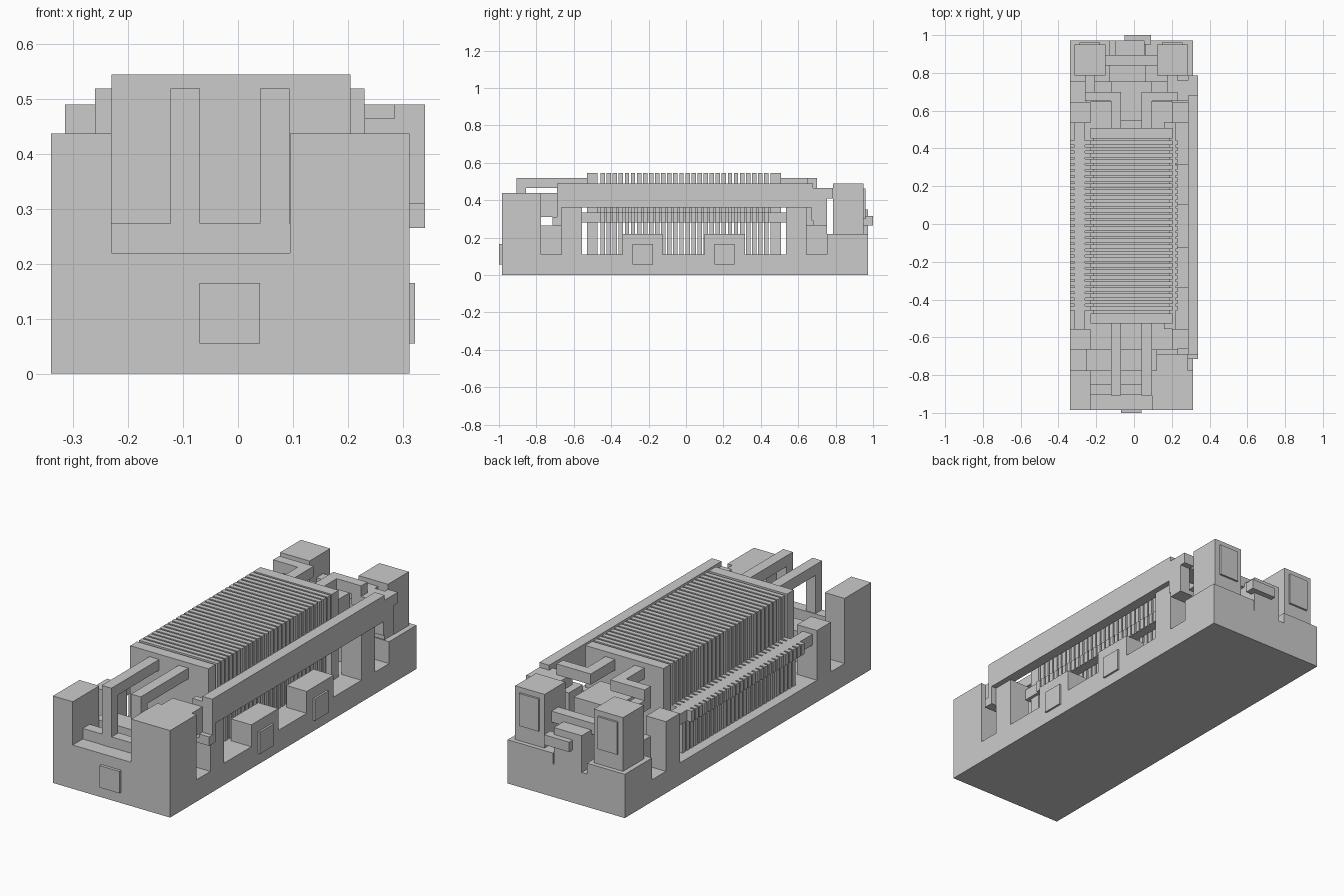
import bpy, bmesh


def blocks(name, boxes):
    """One object made of axis-aligned boxes (x0, x1, y0, y1, z0, z1)."""
    bm = bmesh.new()
    for x0, x1, y0, y1, z0, z1 in boxes:
        for v in bmesh.ops.create_cube(bm, size=1)["verts"]:
            v.co = ((x0 + x1) / 2 + v.co.x * (x1 - x0),
                    (y0 + y1) / 2 + v.co.y * (y1 - y0),
                    (z0 + z1) / 2 + v.co.z * (z1 - z0))
    return finish(name, bm)


def extrude(name, profile, axis, a, b):
    """Profile swept along x or y between a and b."""
    bm = bmesh.new()
    pts = [(a, u, v) if axis == "x" else (u, a, v) for u, v in profile]
    face = bm.faces.new([bm.verts.new(p) for p in pts])
    ext = bmesh.ops.extrude_face_region(bm, geom=[face])["geom"]
    d = (b - a, 0, 0) if axis == "x" else (0, b - a, 0)
    bmesh.ops.translate(bm, vec=d, verts=[g for g in ext if isinstance(g, bmesh.types.BMVert)])
    return finish(name, bm)


def finish(name, bm):
    bmesh.ops.recalc_face_normals(bm, faces=bm.faces)
    me = bpy.data.meshes.new(name)
    bm.to_mesh(me)
    bm.free()
    ob = bpy.data.objects.new(name, me)
    bpy.context.collection.objects.link(ob)
    return ob


L, R = -0.34, 0.312

# Side walls of the base, with notches and the two humps on the right
left_wall = [(-.985, 0), (.972, 0), (.972, .22), (.755, .22), (.755, .11), (.645, .11), (.645, .36),
             (.535, .36), (.535, .11), (-.555, .11), (-.555, .36), (-.665, .36), (-.665, .11),
             (-.775, .11), (-.775, .4375), (-.985, .4375)]
right_wall = left_wall[:9] + [(.315, .11), (.315, .22), (.1, .22), (.1, .11), (-.125, .11),
                              (-.125, .22), (-.34, .22), (-.34, .11)] + left_wall[9:]
extrude("base_left_wall", left_wall, "x", L, -.23)
extrude("base_right_wall", right_wall, "x", .2, R)

# Floor, front corner post and raised decks between the walls
blocks("base_floor", [(-.23, .2, -.985, .972, 0, .11)])
blocks("front_deck", [(-.23, .095, -.985, -.775, .11, .22), (.095, .2, -.985, -.775, .11, .4375)])
blocks("inner_decks", [(-.255, .2, -.775, -.665, .11, .265), (-.255, .2, .645, .755, .11, .265)])
blocks("rear_deck", [(-.23, -.13, .755, .972, .11, .22), (.06, .2, .755, .972, .11, .22),
                     (-.13, .06, .755, .972, .11, .165)])

# Thin panels on the base
blocks("base_panels", [(-.07, .04, -1, -.985, .055, .165)] +
       [(R, .322, y, y + .108, .055, .165) for y in (-.285, .152)])

# Stack of cooling fins: narrow top, wide flange, inset foot
for i in range(28):
    y = -.457 + i * .0324
    extrude("fin", [(-.29, .11), (.18, .11), (.18, .28), (.23, .28), (.23, .335), (.205, .335),
                    (.205, .545), (-.23, .545), (-.23, .335), (L, .335), (L, .28), (-.29, .28)],
            "y", y, y + .0235)
blocks("fin_core", [(-.215, .19, -.5, .48, .28, .49)])
blocks("fin_end_plates", [(-.23, .205, y, y + .055, .11, .545) for y in (-.528, .452)])
blocks("fin_rods", [(-.315, -.26, -.555, .54, .28, .335), (.16, .22, -.555, .54, .28, .335)])

# Bent pipes at the front, and their cross bar
for x in (-.123, .04):
    extrude("front_pipe", [(-.907, .22), (-.855, .22), (-.855, .465), (-.5, .465),
                           (-.5, .519), (-.907, .519)], "x", x, x + .054)
blocks("front_cross_bar", [(-.23, .095, -.905, -.85, .22, .273)])

# Rear pipes turning outward, then back into the two towers
for name, x, o in (("left", -.123, -.26), ("right", .04, .176)):
    a, b = min(x, o), max(x, o) + .054
    blocks("rear_pipe_" + name, [(x, x + .054, .5, .65, .465, .519), (a, b, .65, .7, .465, .519),
                                 (o, o + .054, .65, .79, .41, .465)])

# Centre block behind the fins
blocks("centre_block", [(-.123, .095, .545, .755, .265, .41)])

# Rear towers with thin panels, joined by a bar
for x in (-.315, .122):
    blocks("rear_tower", [(x, x + .163, .785, .95, .22, .49)])
    blocks("tower_panel", [(x + .027, x + .136, .95, .96, .3, .463)])
blocks("tower_bar", [(-.155, .125, .84, .895, .33, .385)])

# Rear valve block and nub
blocks("valve_block", [(-.1, .055, .865, .972, .165, .35)])
blocks("valve_nub", [(-.05, .09, .95, 1, .265, .315)])

# Side rail with stepped ends, feet and brackets
extrude("side_rail", [(-.69, .49), (-.69, .31), (-.715, .31), (-.715, .29), (-.665, .29),
                      (-.665, .36), (.67, .36), (.67, .29), (.755, .29), (.755, .41),
                      (.785, .41), (.785, .465), (.68, .465), (.68, .49)], "x", .285, .34)
blocks("rail_feet", [(.12, .34, -.715, -.665, .265, .29), (.2, .34, .68, .755, .265, .29)])
blocks("rail_brackets", [(.12, .285, -.775, -.69, .31, .4375), (.23, .285, -.69, -.66, .31, .465),
                         (.23, .285, .65, .76, .41, .465)])
